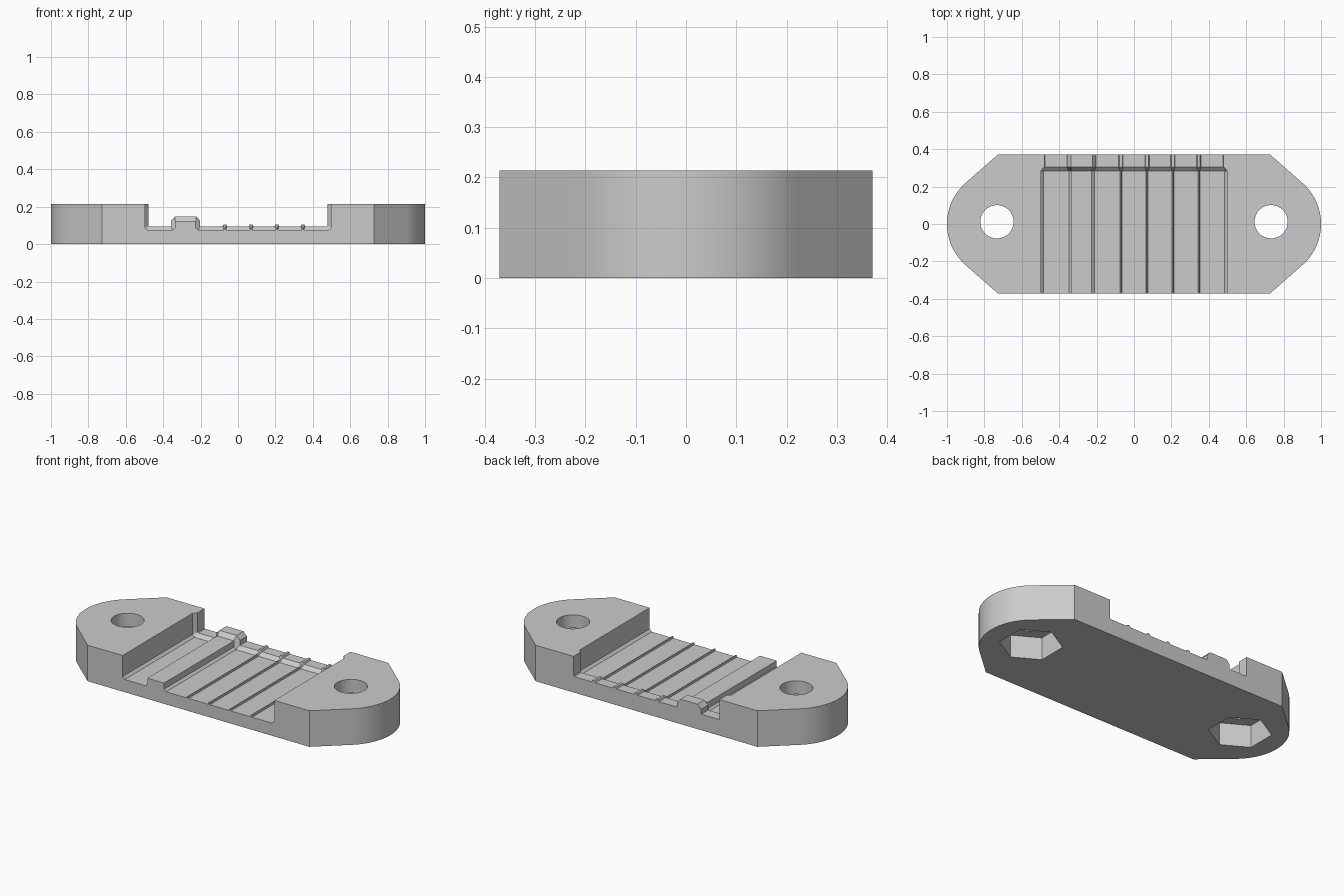
import bpy, bmesh, math

if "Cube" in bpy.data.objects:
    bpy.data.objects.remove(bpy.data.objects["Cube"])

grey = bpy.data.materials.new("plain grey")
grey.diffuse_color = (0.6, 0.6, 0.6, 1)
grey.use_nodes = True
grey.node_tree.nodes["Principled BSDF"].inputs["Base Color"].default_value = grey.diffuse_color


def loft(name, sections):
    """Join equal-length closed loops of 3D points and cap both ends."""
    bm = bmesh.new()
    loops = [[bm.verts.new(p) for p in s] for s in sections]
    n = len(loops[0])
    for a, b in zip(loops, loops[1:]):
        for i in range(n):
            j = (i + 1) % n
            bm.faces.new((a[i], a[j], b[j], b[i]))
    bm.faces.new(loops[0])
    bm.faces.new(loops[-1])
    bmesh.ops.recalc_face_normals(bm, faces=bm.faces)
    me = bpy.data.meshes.new(name)
    bm.to_mesh(me)
    bm.free()
    ob = bpy.data.objects.new(name, me)
    bpy.context.collection.objects.link(ob)
    me.materials.append(grey)
    return ob


def prism(name, pts, z0, z1):
    return loft(name, [[(x, y, z) for x, y in pts] for z in (z0, z1)])


def ngon(cx, cy, r, n, turn=0):
    return [(cx + r * math.cos(turn + math.tau * i / n),
             cy + r * math.sin(turn + math.tau * i / n)) for i in range(n)]


def cut(target, tool):
    mod = target.modifiers.new("cut", 'BOOLEAN')
    mod.operation, mod.solver, mod.object = 'DIFFERENCE', 'EXACT', tool
    bpy.context.view_layer.objects.active = target
    bpy.ops.object.modifier_apply(modifier=mod.name)
    bpy.data.objects.remove(tool, do_unlink=True)


# Plate outline: straight sides, angled shoulders, rounded ends
RAD, SWEEP, SEG = 0.292, math.radians(48.9), 24
right = [(0.728, -0.371)]
for i in range(SEG + 1):
    a = -SWEEP + 2 * SWEEP * i / SEG
    right.append((1 - RAD + RAD * math.cos(a), RAD * math.sin(a)))
right.append((0.728, 0.371))
plate = prism("clamp_plate", right + [(-x, -y) for x, y in right], 0, 0.214)

# Channel sections: wide at the front, slightly smaller past the rear step
RIDGES = (-0.07, 0.07, 0.208, 0.347)


def channel(half, floor, corner, bump, ridge_half, ridge_h):
    p = [(-half, 0.3), (-half, floor + corner), (-half + corner, floor)] + bump
    for x in RIDGES:
        p += [(x - ridge_half, floor), (x - ridge_half * 0.6, floor + ridge_h),
              (x + ridge_half * 0.6, floor + ridge_h), (x + ridge_half, floor)]
    return p + [(half - corner, floor), (half, floor + corner), (half, 0.3)]


front = channel(0.498, 0.075, 0.014,
                [(-0.348, 0.075), (-0.336, 0.087), (-0.336, 0.123),
                 (-0.226, 0.123), (-0.226, 0.087), (-0.212, 0.075)], 0.005, 0.011)
rear = channel(0.479, 0.095, 0.004,
               [(-0.359, 0.095), (-0.359, 0.124), (-0.336, 0.148),
                (-0.223, 0.148), (-0.202, 0.124), (-0.202, 0.095)], 0.012, 0.01)
cut(plate, loft("channel_cutter",
                [[(x, y, z) for x, z in prof] for y, prof in
                 ((-0.5, front), (0.284, front), (0.306, rear), (0.5, rear))]))

# Bolt holes with hexagonal nut pockets underneath
for s in (-1, 1):
    cut(plate, prism("hole_cutter", ngon(s * 0.733, 0.012, 0.089, 48), -0.1, 0.3))
    cut(plate, prism("nut_cutter", ngon(s * 0.733, 0.012, 0.172, 6, math.pi / 6), -0.1, 0.135))

# Smooth rounded ends and holes, crisp edges elsewhere
plate.select_set(True)
bpy.context.view_layer.objects.active = plate
bpy.ops.object.shade_smooth_by_angle(angle=math.radians(20))
